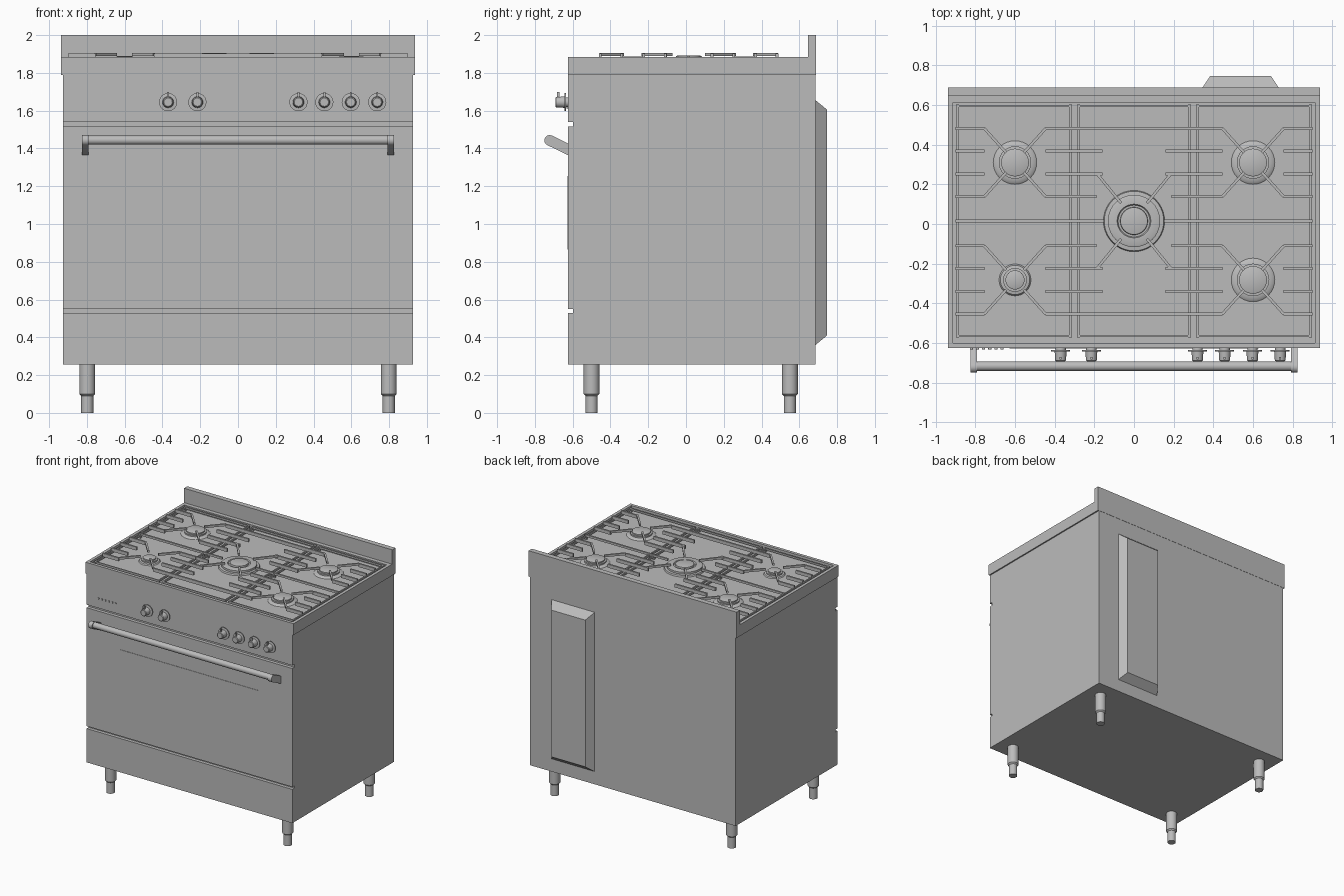
import bpy
import bmesh
import math
from mathutils import Vector

cube = bpy.data.objects.get("Cube")
if cube:
    bpy.data.objects.remove(cube, do_unlink=True)

steel = bpy.data.materials.new("brushed_grey")
steel.use_nodes = True
GREY = (0.5, 0.5, 0.5, 1)
steel.diffuse_color = GREY
steel.node_tree.nodes["Principled BSDF"].inputs["Base Color"].default_value = GREY


def finish(bm, name, smooth=False):
    bmesh.ops.recalc_face_normals(bm, faces=bm.faces)
    mesh = bpy.data.meshes.new(name)
    bm.to_mesh(mesh)
    bm.free()
    mesh.materials.append(steel)
    obj = bpy.data.objects.new(name, mesh)
    bpy.context.collection.objects.link(obj)
    if smooth:
        bpy.ops.object.select_all(action='DESELECT')
        obj.select_set(True)
        bpy.context.view_layer.objects.active = obj
        bpy.ops.object.shade_smooth_by_angle(angle=math.radians(35))
    return obj


def add_box(bm, x, y, z):
    verts = bmesh.ops.create_cube(bm, size=1)["verts"]
    for v in verts:
        v.co = Vector([(a + b) / 2 + c * (b - a) for (a, b), c in zip((x, y, z), v.co)])
    return verts


def box(name, x, y, z):
    bm = bmesh.new()
    add_box(bm, x, y, z)
    return finish(bm, name)


def lathe(bm, profile, origin, axis='Z', sides=32):
    """Revolve (radius, height) points; axis 'Y' points towards the front."""
    rings = []
    for r, h in profile:
        ring = []
        for i in range(sides):
            a = 2 * math.pi * i / sides
            p = Vector((r * math.cos(a), r * math.sin(a), h))
            if axis == 'Y':
                p = Vector((p.x, -p.z, p.y))
            ring.append(bm.verts.new(p + Vector(origin)))
        rings.append(ring)
    for lo, hi in zip(rings, rings[1:]):
        for i in range(sides):
            j = (i + 1) % sides
            bm.faces.new((lo[i], lo[j], hi[j], hi[i]))
    bm.faces.new(rings[0])
    bm.faces.new(rings[-1])


def add_bar(bm, p, q, z0, z1, width=0.014):
    """Straight rectangular bar between two plan points."""
    p, q = Vector(p), Vector(q)
    d = (q - p).normalized() * width / 2
    n = Vector((-d.y, d.x))
    corners = [p + n, p - n, q - n, q + n]
    lo = [bm.verts.new((c.x, c.y, z0)) for c in corners]
    hi = [bm.verts.new((c.x, c.y, z1)) for c in corners]
    bm.faces.new(lo)
    bm.faces.new(hi)
    for i in range(4):
        j = (i + 1) % 4
        bm.faces.new((lo[i], lo[j], hi[j], hi[i]))


# Carcass and front panels, separated by narrow gaps
W = 0.927
box("oven_body", (-W, W), (-0.598, 0.685), (0.255, 1.79))
FRONT = (-0.625, -0.598)
box("lower_drawer_panel", (-W, W), FRONT, (0.255, 0.53))
box("oven_door", (-W, W), FRONT, (0.55, 1.515))
box("control_panel", (-W, W), FRONT, (1.54, 1.79))
box("door_window", (-0.627, 0.627), (-0.628, -0.62), (0.865, 1.255))

# Hob slab with a sunken tray
FLOOR = 1.85
bm = bmesh.new()
add_box(bm, (-0.938, 0.938), (-0.625, 0.687), (1.79, 1.883))
top = max(bm.faces, key=lambda f: f.calc_center_median().z)
bmesh.ops.inset_region(bm, faces=[top], thickness=0.036)
for v in top.verts:
    if v.co.y > 0:
        v.co.y = 0.612
ret = bmesh.ops.extrude_discrete_faces(bm, faces=[top])
for v in ret["faces"][0].verts:
    v.co.z = FLOOR
finish(bm, "hob_top")
box("backguard", (-0.938, 0.938), (0.645, 0.687), (1.87, 2.0))

# Tapered duct on the rear
bm = bmesh.new()
for v in add_box(bm, (0.34, 0.735), (0.68, 0.747), (0.355, 1.66)):
    if v.co.y > 0.7:
        v.co.x += 0.045 if v.co.x < 0.5 else -0.045
        v.co.z += 0.055 if v.co.z < 1 else -0.055
finish(bm, "rear_duct")

# Stepped legs
bm = bmesh.new()
for x in (-0.798, 0.798):
    for y in (-0.5, 0.55):
        lathe(bm, [(0.032, 0), (0.032, 0.09), (0.042, 0.1), (0.042, 0.26)], (x, y, 0), sides=24)
finish(bm, "legs", True)

# Door handle: round bar on two slanted rounded brackets
bm = bmesh.new()
bmesh.ops.create_cone(bm, cap_ends=True, segments=24, radius1=0.024, radius2=0.024, depth=1.62)
for v in bm.verts:
    v.co = Vector((v.co.z, v.co.x - 0.717, v.co.y + 1.444))
finish(bm, "handle_bar", True)

bm = bmesh.new()
outer, inner = Vector((-0.722, 1.443)), Vector((-0.615, 1.391))
lean = math.atan2(outer.y - inner.y, outer.x - inner.x)
outline = []
for centre, start in ((outer, lean - math.pi / 2), (inner, lean + math.pi / 2)):
    for i in range(9):
        a = start + math.pi * i / 8
        outline.append(centre + 0.028 * Vector((math.cos(a), math.sin(a))))
for x in (-0.808, 0.808):
    sides = [[bm.verts.new((x + dx, p.x, p.y)) for p in outline] for dx in (-0.017, 0.017)]
    for s in sides:
        bm.faces.new(s)
    for i in range(len(outline)):
        j = (i + 1) % len(outline)
        bm.faces.new((sides[0][i], sides[0][j], sides[1][j], sides[1][i]))
finish(bm, "handle_brackets", True)

# Control knobs with a skirt and pointer
bm = bmesh.new()
for x in (-0.37, -0.215, 0.32, 0.457, 0.597, 0.737):
    lathe(bm, [(0.026, 0), (0.026, 0.012), (0.048, 0.012), (0.048, 0.018), (0.03, 0.02),
               (0.027, 0.064), (0.022, 0.068)], (x, -0.624, 1.645), 'Y', 24)
    add_box(bm, (x - 0.005, x + 0.005), (-0.682, -0.67), (1.645, 1.698))
finish(bm, "control_knobs", True)

# Row of small indicator buttons
bm = bmesh.new()
for i in range(6):
    lathe(bm, [(0.008, 0), (0.008, 0.008)], (-0.82 + i * 0.031, -0.624, 1.62), 'Y', 12)
finish(bm, "indicator_buttons", True)

# Burners
BACK, FORE, MID = 0.31, -0.282, 0.015
bm = bmesh.new()
for x, y, r, cap in ((-0.6, BACK, 0.112, 0.07), (0.6, BACK, 0.112, 0.07),
                     (0.6, FORE, 0.112, 0.07), (-0.6, FORE, 0.082, 0.048)):
    lathe(bm, [(r, FLOOR - 0.002), (r * 0.9, 1.858), (cap + 0.012, 1.861), (cap + 0.012, 1.872),
               (cap, 1.873), (cap, 1.883), (cap - 0.006, 1.886)], (x, y, 0))
lathe(bm, [(0.155, FLOOR - 0.002), (0.15, 1.862), (0.132, 1.864), (0.132, 1.88), (0.122, 1.884),
           (0.085, 1.884), (0.08, 1.876), (0.07, 1.876), (0.068, 1.889), (0.062, 1.891)],
      (0, MID, 0), sides=40)
finish(bm, "burners", True)

# Low frames of the three pan supports
bm = bmesh.new()
LOW, HIGH = -0.565, 0.595
for a, b in ((-0.89, -0.32), (-0.28, 0.28), (0.32, 0.89)):
    for x in (a, b):
        add_bar(bm, (x, LOW), (x, HIGH), 1.866, 1.88, 0.01)
        for y in (LOW, MID, HIGH):
            add_box(bm, (x - 0.008, x + 0.008), (y - 0.008, y + 0.008), (FLOOR, 1.88))
    for y in (LOW, HIGH):
        add_bar(bm, (a, y), (b, y), 1.866, 1.88, 0.01)
finish(bm, "pan_support_frames")

# Pan support bars and diagonal fingers, mirrored left and right
bm = bmesh.new()
Z0, Z1 = 1.876, 1.903
for s in (-1, 1):
    add_bar(bm, (s * 0.9, MID), (s * 0.15, MID), 1.872, 1.889)
    for cy in (BACK, FORE):
        for t in (-1, 1):
            far, near = cy + t * 0.172, cy + t * 0.058
            # outer rail, bent in towards the burner
            for side, end in ((1, 0.9), (-1, 0.3)):
                knee = 0.6 + side * 0.155
                add_bar(bm, (s * 0.6 + s * side * 0.045, cy + t * 0.05), (s * knee, far), 1.889, 1.906)
                add_bar(bm, (s * knee, far), (s * end, far), Z0, Z1)
            # short straight fingers
            add_bar(bm, (s * 0.755, near), (s * 0.9, near), Z0, Z1)
            add_bar(bm, (s * 0.445, near), (s * 0.16, near), Z0, Z1)
    # fingers around the central burner
    for t in (-1, 1):
        add_bar(bm, (s * 0.065, MID + t * 0.09), (s * 0.185, MID + t * 0.237), 1.889, 1.906)
        add_bar(bm, (s * 0.3, MID + t * 0.123), (s * 0.19, MID + t * 0.123), Z0, Z1)
# long rails joining the two sides
for y in (BACK + 0.172, FORE - 0.172):
    add_bar(bm, (-0.31, y), (0.31, y), Z0, Z1)
finish(bm, "pan_support_bars")
